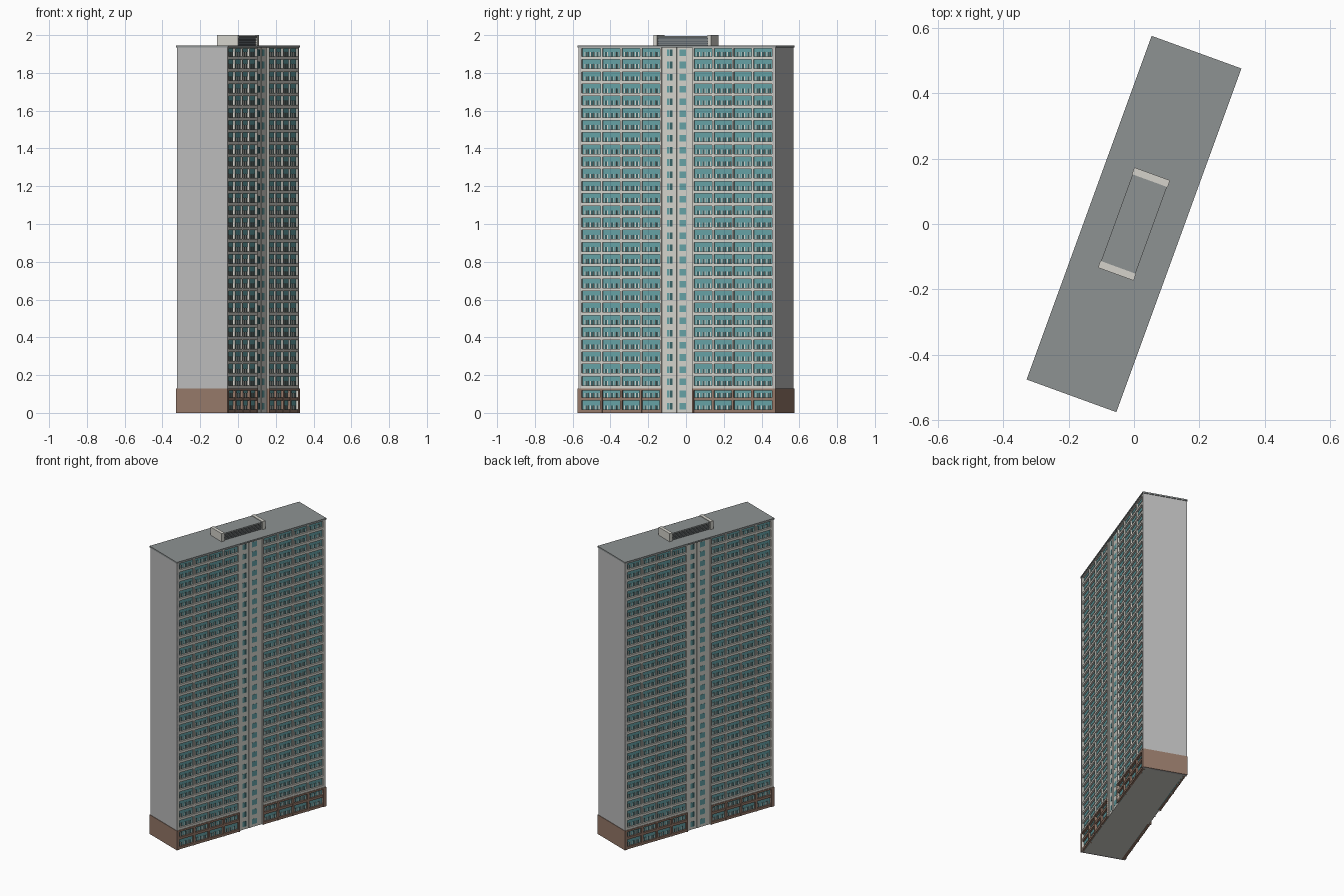
import bpy, bmesh, math

if "Cube" in bpy.data.objects:
    bpy.data.objects.remove(bpy.data.objects["Cube"])

ROT = math.radians(-20)          # whole tower is turned in plan
FLOORS, H = 30, 0.0645           # storeys and storey height
TOP = 1.935
HU, HV = 0.142, 0.555            # half depth and half length of the walls


def material(name, r, g, b):
    m = bpy.data.materials.new(name)
    m.diffuse_color = (r, g, b, 1)
    m.use_nodes = True
    m.node_tree.nodes["Principled BSDF"].inputs["Base Color"].default_value = m.diffuse_color
    return m


CREAM = material("cream", 0.66, 0.65, 0.60)
GREY = material("wall_grey", 0.50, 0.50, 0.50)
TEAL = material("teal_glass", 0.13, 0.36, 0.38)
DARK = material("dark_glass", 0.04, 0.12, 0.13)
BROWN = material("brown", 0.30, 0.19, 0.14)
ROOF = material("roof_grey", 0.27, 0.29, 0.29)
LOUVRE = material("louvre", 0.12, 0.14, 0.16)


def build(name, boxes, mat):
    """One object from boxes given as (u0, u1, v0, v1, z0, z1)."""
    bm = bmesh.new()
    for u0, u1, v0, v1, z0, z1 in boxes:
        p = [bm.verts.new((u, v, z)) for z in (z0, z1)
             for u, v in ((u0, v0), (u1, v0), (u1, v1), (u0, v1))]
        for f in ((3, 2, 1, 0), (4, 5, 6, 7), (0, 1, 5, 4),
                  (1, 2, 6, 5), (2, 3, 7, 6), (3, 0, 4, 7)):
            bm.faces.new([p[i] for i in f])
    me = bpy.data.meshes.new(name)
    bm.to_mesh(me)
    bm.free()
    me.materials.append(mat)
    ob = bpy.data.objects.new(name, me)
    ob.rotation_euler.z = ROT
    bpy.context.collection.objects.link(ob)
    return ob


def both_sides(boxes):
    """Repeat the facade on the opposite side by a half turn."""
    return boxes + [(-b, -a, -d, -c, e, f) for a, b, c, d, e, f in boxes]


# core, end walls and roof
build("core", [(-0.128, 0.128, -0.55, 0.55, 0, TOP)], CREAM)
build("end_walls", [(-HU, HU, s * 0.5475 - 0.0075, s * 0.5475 + 0.0075, 0, TOP)
                    for s in (-1, 1)], GREY)
build("roof_slab", [(-0.146, 0.146, -0.559, 0.559, TOP, 1.945)], ROOF)

# wing facades: four bays on each side of the middle strip
V0, V1, BAYS = 0.092, 0.537, 4
BW = (V1 - V0) / BAYS
glass, dark, bands, bars, piers, brown = [], [], [], [], [], []
for s in (-1, 1):
    def span(a, b):
        return (min(s * a, s * b), max(s * a, s * b))
    piers.append((0.12, HU, *span(V1, 0.553), 0, TOP))
    piers.append((0.12, HU, *span(V0 - 0.006, V0 + 0.004), 0, TOP))
    glass.append((0.12, 0.130, *span(V0, V1), 0, TOP))
    for i in range(1, BAYS):
        v = V0 + i * BW
        piers.append((0.12, 0.140, *span(v - 0.005, v + 0.005), 0, TOP))
    for k in range(FLOORS):
        z = k * H
        # spandrel under each row of windows
        band = (0.12, 0.1415, *span(V0, V1), z, z + 0.017)
        (brown if k < 2 else bands).append(band)
        for i in range(BAYS):
            v = V0 + i * BW
            # narrow dark casements with cream mullions below the transom
            for t in (0.22, 0.50, 0.78):
                c = v + t * BW
                dark.append((0.12, 0.1315, *span(c - 0.006, c + 0.006),
                             z + 0.017, z + 0.040))
                for e in (-0.008, 0.008):
                    bars.append((0.12, 0.133, *span(c + e - 0.002, c + e + 0.002),
                                 z + 0.017, z + 0.040))
    # brown cladding at the foot of the wing
    brown.append((0.12, 0.145, *span(V1, 0.556), 0, 0.13))
    brown.append((0.12, 0.145, *span(V0 - 0.006, V0 + 0.004), 0, 0.13))
    brown.append((0.12, 0.145, *span(V0, V1), 0.118, 0.13))
    for i in range(1, BAYS):
        v = V0 + i * BW
        brown.append((0.12, 0.144, *span(v - 0.006, v + 0.006), 0, 0.13))
bands.append((0.12, 0.1415, -V1, -V0, TOP - 0.006, TOP))
bands.append((0.12, 0.1415, V0, V1, TOP - 0.006, TOP))

# recessed middle strip with two window columns
stair = [(0.12, 0.132, -V0, V0, 0, TOP)]
stair += [(0.12, 0.136, v - 0.005, v + 0.005, 0, TOP) for v in (-0.078, -0.008)]
for k in range(FLOORS):
    z = k * H
    glass.append((0.12, 0.133, 0.012, 0.048, z + 0.018, z + 0.053))
    glass.append((0.12, 0.133, -0.058, -0.045, z + 0.018, z + 0.053))
    dark.append((0.12, 0.133, -0.043, -0.028, z + 0.018, z + 0.053))

build("window_glass", both_sides(glass), TEAL)
build("casement_windows", both_sides(dark), DARK)
build("spandrel_bands", both_sides(bands), CREAM)
build("window_mullions", both_sides(bars), CREAM)
build("wing_piers", both_sides(piers), CREAM)
build("stair_strip", both_sides(stair), CREAM)
build("base_cladding", both_sides(brown), BROWN)

# brown plinth on the end walls
build("end_plinths", [(-0.145, 0.145, min(s * 0.55, s * 0.558), max(s * 0.55, s * 0.558), 0, 0.13)
                      for s in (-1, 1)], BROWN)

# rooftop plant room
build("plant_room_ends", [(-0.058, 0.058, min(s * 0.141, s * 0.163), max(s * 0.141, s * 0.163), 1.94, 2.0)
                          for s in (-1, 1)], CREAM)
build("plant_room_walls", [(-0.048, 0.048, -0.142, 0.142, 1.94, 1.99)], LOUVRE)
build("plant_room_roof", [(-0.056, 0.056, -0.142, 0.142, 1.986, 1.996)], ROOF)
build("plant_room_louvres", [(-0.052, 0.052, -0.142, 0.142, 1.95 + i * 0.009, 1.953 + i * 0.009)
                             for i in range(4)], ROOF)
